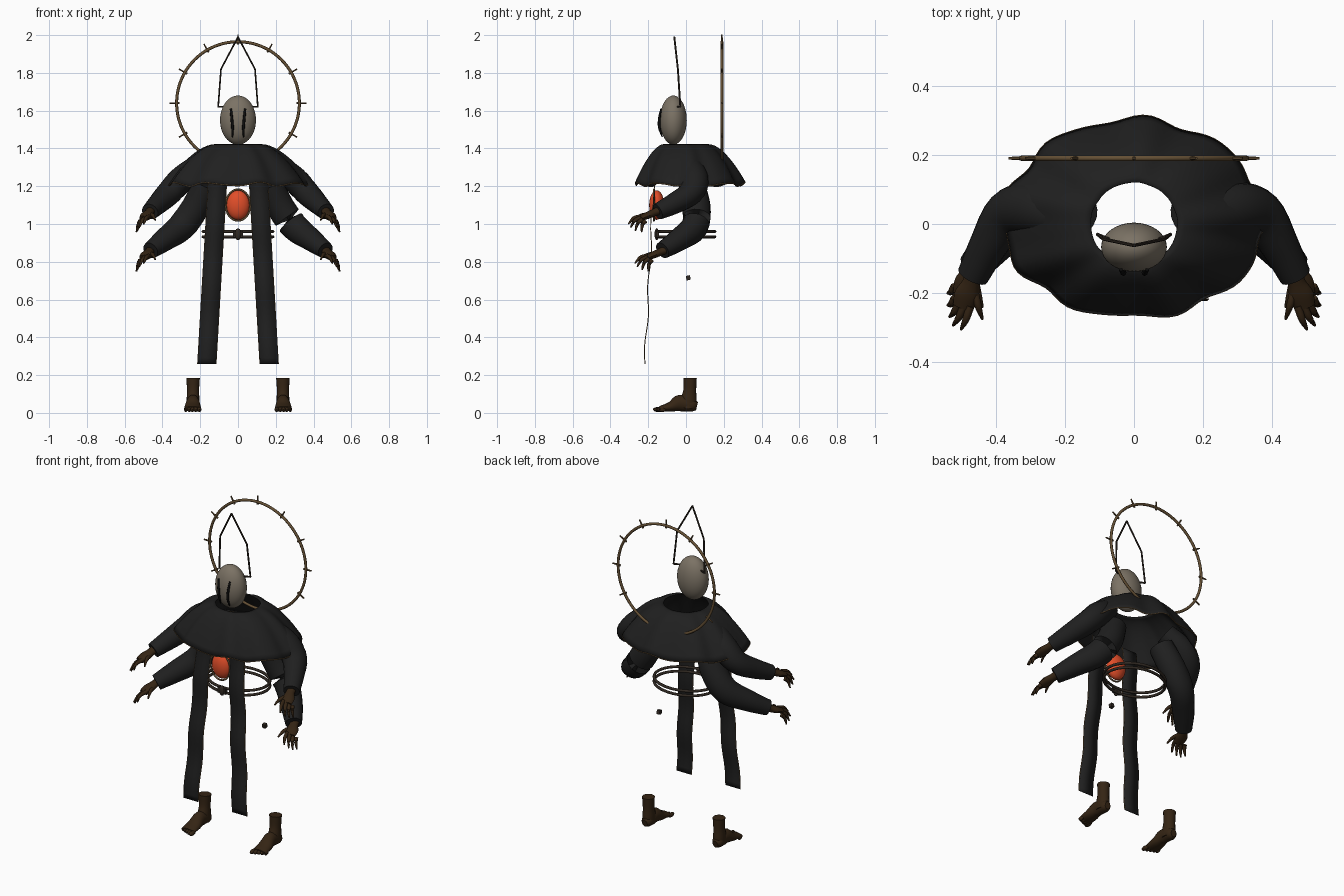
import bpy, bmesh
from math import sin, cos, pi, radians
from mathutils import Vector, Matrix

if "Cube" in bpy.data.objects:
    bpy.data.objects.remove(bpy.data.objects["Cube"], do_unlink=True)


def material(name, rgb):
    m = bpy.data.materials.new(name)
    m.use_nodes = True
    colour = (*rgb, 1)
    m.diffuse_color = colour
    bsdf = m.node_tree.nodes["Principled BSDF"]
    bsdf.inputs["Base Color"].default_value = colour
    bsdf.inputs["Roughness"].default_value = 0.8
    return m


CLOTH = material("black cloth", (.014, .014, .014))
SKIN = material("dark brown skin", (.035, .018, .007))
GOLD = material("aged gold", (.13, .08, .035))
MASK = material("grey stone", (.20, .17, .13))
ORANGE = material("glowing orange", (.75, .075, .022))
BRONZE = material("dark bronze", (.03, .022, .016))
INK = material("ink black", (.004, .004, .004))


def finish(bm, name, mat, thickness=0):
    bmesh.ops.recalc_face_normals(bm, faces=bm.faces)
    mesh = bpy.data.meshes.new(name)
    bm.to_mesh(mesh)
    bm.free()
    obj = bpy.data.objects.new(name, mesh)
    bpy.context.collection.objects.link(obj)
    mesh.materials.append(mat)
    if thickness:
        mod = obj.modifiers.new("thickness", "SOLIDIFY")
        mod.thickness = thickness
        mod.offset = 0
    bpy.ops.object.select_all(action="DESELECT")
    obj.select_set(True)
    bpy.context.view_layer.objects.active = obj
    bpy.ops.object.shade_smooth_by_angle(angle=radians(50))
    return obj


def smooth_path(pts, steps):
    """Catmull-Rom through tuples of any length."""
    v = [Vector(p) for p in pts]
    v = [v[0] * 2 - v[1]] + v + [v[-1] * 2 - v[-2]]
    out = []
    for i in range(1, len(v) - 2):
        a, b, c, d = v[i - 1:i + 3]
        for k in range(steps):
            t = k / steps
            out.append((b * 2 + (c - a) * t + (a * 2 - b * 5 + c * 4 - d) * t**2
                        + (b * 3 - a - c * 3 + d) * t**3) / 2)
    return out + [v[-2]]


def loft(bm, pts, steps=4, n=12, closed=False, side=None):
    """Tube through points (x, y, z, half width, half height)."""
    path = smooth_path(pts, steps) if steps > 1 else [Vector(p) for p in pts]
    rings = []
    m = len(path)
    for i, p in enumerate(path):
        nxt = path[(i + 1) % m] if closed else path[min(i + 1, m - 1)]
        prv = path[i - 1] if closed else path[max(i - 1, 0)]
        tan = (Vector(nxt[:3]) - Vector(prv[:3])).normalized()
        ref = Vector(side) if side else (Vector((0, 1, 0)) if abs(tan.z) > .8 else tan.cross((0, 0, 1)))
        w = (ref - tan * ref.dot(tan)).normalized()
        h = tan.cross(w)
        c = Vector(p[:3])
        rings.append([bm.verts.new(c + w * cos(2 * pi * k / n) * p[3] + h * sin(2 * pi * k / n) * p[4])
                      for k in range(n)])
    pairs = list(zip(rings, rings[1:])) + ([(rings[-1], rings[0])] if closed else [])
    for a, b in pairs:
        for k in range(n):
            bm.faces.new((a[k], a[(k + 1) % n], b[(k + 1) % n], b[k]))
    if not closed:
        bm.faces.new(rings[0])
        bm.faces.new(rings[-1])


def ball(bm, centre, size, u=24, v=16):
    mat = Matrix.Translation(centre) @ Matrix.Diagonal((*size, 1))
    bmesh.ops.create_uvsphere(bm, u_segments=u, v_segments=v, radius=1, matrix=mat)


def box(bm, centre, size, turn=0):
    mat = Matrix.Translation(centre) @ Matrix.Rotation(turn, 4, "X") @ Matrix.Diagonal((*size, 1))
    bmesh.ops.create_cube(bm, size=1, matrix=mat)


def hoop(bm, centre, u, v, r, n=64):
    c, u, v = Vector(centre), Vector(u), Vector(v)
    pts = [(*(c + u * cos(2 * pi * i / n) + v * sin(2 * pi * i / n)), r, r) for i in range(n)]
    loft(bm, pts, steps=1, n=8, closed=True, side=u.cross(v).normalized())


# Head, face streaks and crown wire
bm = bmesh.new()
ball(bm, (0, -.067, 1.55), (.095, .071, .13), 32, 24)
finish(bm, "head", MASK)

bm = bmesh.new()
for s in (-1, 1):
    loft(bm, [(s * .038, -.132, 1.61, .004, .006), (s * .033, -.141, 1.56, .007, .007),
              (s * .029, -.141, 1.51, .007, .007), (s * .03, -.125, 1.46, .003, .004)], n=8)
finish(bm, "face_streaks", INK)

bm = bmesh.new()
R = .005
for s in (-1, 1):
    loft(bm, [(0, -.062, 1.99, R, R), (s * .09, -.043, 1.82, R, R)], steps=1, n=6)
    loft(bm, [(s * .09, -.043, 1.82, R, R), (s * .105, -.03, 1.62, R, R)], steps=1, n=6)
    loft(bm, [(s * .107, -.03, 1.62, R, R), (s * .07, -.045, 1.62, R, R)], steps=1, n=6)
finish(bm, "crown_wire", BRONZE)

# Halo with spikes
bm = bmesh.new()
hoop(bm, (0, .19, 1.64), (.325, 0, 0), (0, 0, .325), .008, 80)
for k in range(-1, 8):
    a = k * pi / 6
    loft(bm, [(r * cos(a), .19, 1.64 + r * sin(a), w, w) for r, w in ((.31, .006), (.362, .004))],
         steps=1, n=6, side=(0, 1, 0))
finish(bm, "halo", GOLD)


# Cape with gathered folds and a thin trim
def cape_point(s, a):
    wave = sin(9 * a + .6) * .011 + sin(14 * a) * .004
    hem_y = .303 if sin(a) > 0 else .268
    rx = .125 + (.375 - .125) * s
    ry = .12 + (hem_y - .12) * s
    ripple = 1 + wave * (2 * s + .5)
    z = 1.42 - .21 * s**1.7 + wave * s * .8
    return Vector((rx * cos(a) * ripple, ry * sin(a) * ripple, z))


bm = bmesh.new()
N, M = 96, 12
grid = [[bm.verts.new(cape_point(j / M, 2 * pi * i / N)) for i in range(N)] for j in range(M + 1)]
for a, b in zip(grid, grid[1:]):
    for i in range(N):
        bm.faces.new((a[i], a[(i + 1) % N], b[(i + 1) % N], b[i]))
finish(bm, "cape", CLOTH, .005)

bm = bmesh.new()
hem = [(*cape_point(1, 2 * pi * i / N), .0035, .0035) for i in range(N)]
loft(bm, hem, steps=1, n=6, closed=True, side=(0, 0, 1))
finish(bm, "cape_trim", GOLD)

# Arms: two pairs of sleeves and hands
UPPER = [(.21, .02, 1.31, .065, .06), (.30, .045, 1.235, .075, .07), (.365, .025, 1.165, .07, .065),
         (.42, -.06, 1.11, .056, .056), (.466, -.15, 1.065, .046, .044)]
LOWER = [(.17, .03, 1.21, .07, .07), (.225, .055, 1.09, .075, .075), (.30, .045, .985, .07, .075),
         (.39, -.04, .915, .062, .06), (.463, -.125, .86, .047, .045)]
TIPS = [(.50, -.305, 1.0), (.523, -.293, .982), (.533, -.268, .965), (.538, -.235, .957), (.438, -.275, 1.02)]
KNUCKLES = [(.473, -.238, 1.04), (.491, -.238, 1.033), (.507, -.23, 1.024), (.518, -.215, 1.015), (.462, -.19, 1.05)]


def hand(bm, s, shift):
    def at(p, w, h):
        return (s * p[0], p[1] + shift[0], p[2] + shift[1], w, h)
    loft(bm, [at((.46, -.135, 1.075), .026, .022), at((.47, -.17, 1.06), .026, .02),
              at((.483, -.205, 1.045), .036, .019), at((.494, -.24, 1.03), .03, .014)])
    for tip, base in zip(TIPS, KNUCKLES):
        mid = (Vector(tip) + Vector(base)) / 2 + Vector((0, -.006, .01))
        loft(bm, [at(base, .012, .012), at(mid, .010, .010), at(tip, .004, .004)], n=8)


for side_name, s in (("left", 1), ("right", -1)):
    for level, path, shift in (("upper", UPPER, (0, 0)), ("lower", LOWER, (.035, -.208))):
        bm = bmesh.new()
        loft(bm, [(s * p[0], *p[1:]) for p in path], n=18)
        finish(bm, f"{side_name}_{level}_sleeve", CLOTH)
        bm = bmesh.new()
        hand(bm, s, shift)
        finish(bm, f"{side_name}_{level}_hand", SKIN)

    # Hanging cloth strip with trimmed edges
    rows = 32
    line = []
    for i in range(rows + 1):
        t = i / rows
        line.append(Vector((s * (.107 + .058 * t), -.168 - .05 * t + .006 * sin(t * 19), 1.25 - .99 * t)))
    bm = bmesh.new()
    edges = [[bm.verts.new(p + Vector((d * .049, 0, 0))) for p in line] for d in (-1, 1)]
    for i in range(rows):
        bm.faces.new((edges[0][i], edges[1][i], edges[1][i + 1], edges[0][i + 1]))
    finish(bm, f"{side_name}_strip", CLOTH, .004)
    bm = bmesh.new()
    for d in (-1, 1):
        loft(bm, [(p.x + d * .049, p.y, p.z, .0025, .0025) for p in line], steps=1, n=6)
    finish(bm, f"{side_name}_strip_trim", GOLD)

    # Foot: ankle, instep, heel and toes
    bm = bmesh.new()
    X = s * .238
    loft(bm, [(X, .022, .185, .035, .036), (X, .02, .12, .034, .032), (X, .015, .07, .042, .034),
              (X, .012, .025, .04, .034)], n=16, side=(0, 1, 0))
    loft(bm, [(X, .058, .035, .018, .022), (X, .035, .04, .033, .033), (X, -.03, .052, .035, .044),
              (X + s * .002, -.08, .033, .043, .027), (X + s * .003, -.14, .021, .044, .014)],
         n=16, side=(1, 0, 0))
    for k in range(5):
        ball(bm, (X + s * (-.033 + .018 * k), -.148 + .006 * k, .018),
             (.013 - .001 * k, .027 - .002 * k, .013), 10, 8)
    finish(bm, f"{side_name}_foot", SKIN)

# Chest orb in its rim
bm = bmesh.new()
ball(bm, (0, -.155, 1.10), (.062, .04, .078))
finish(bm, "chest_orb", ORANGE)
bm = bmesh.new()
hoop(bm, (0, -.17, 1.10), (.065, 0, 0), (0, 0, .083), .005, 40)
finish(bm, "orb_rim", GOLD)

# Double belt hoops with a buckle, and a small loose charm
bm = bmesh.new()
for z in (.932, .96):
    hoop(bm, (0, .005, z), (.185, 0, 0), (0, .148, 0), .008)
box(bm, (0, -.15, .946), (.055, .016, .035))
ball(bm, (0, -.155, .946), (.018, .012, .032), 8, 6)
finish(bm, "belt_hoops", BRONZE)
bm = bmesh.new()
box(bm, (.172, .012, .715), (.02, .022, .024), .2)
finish(bm, "loose_charm", BRONZE)
